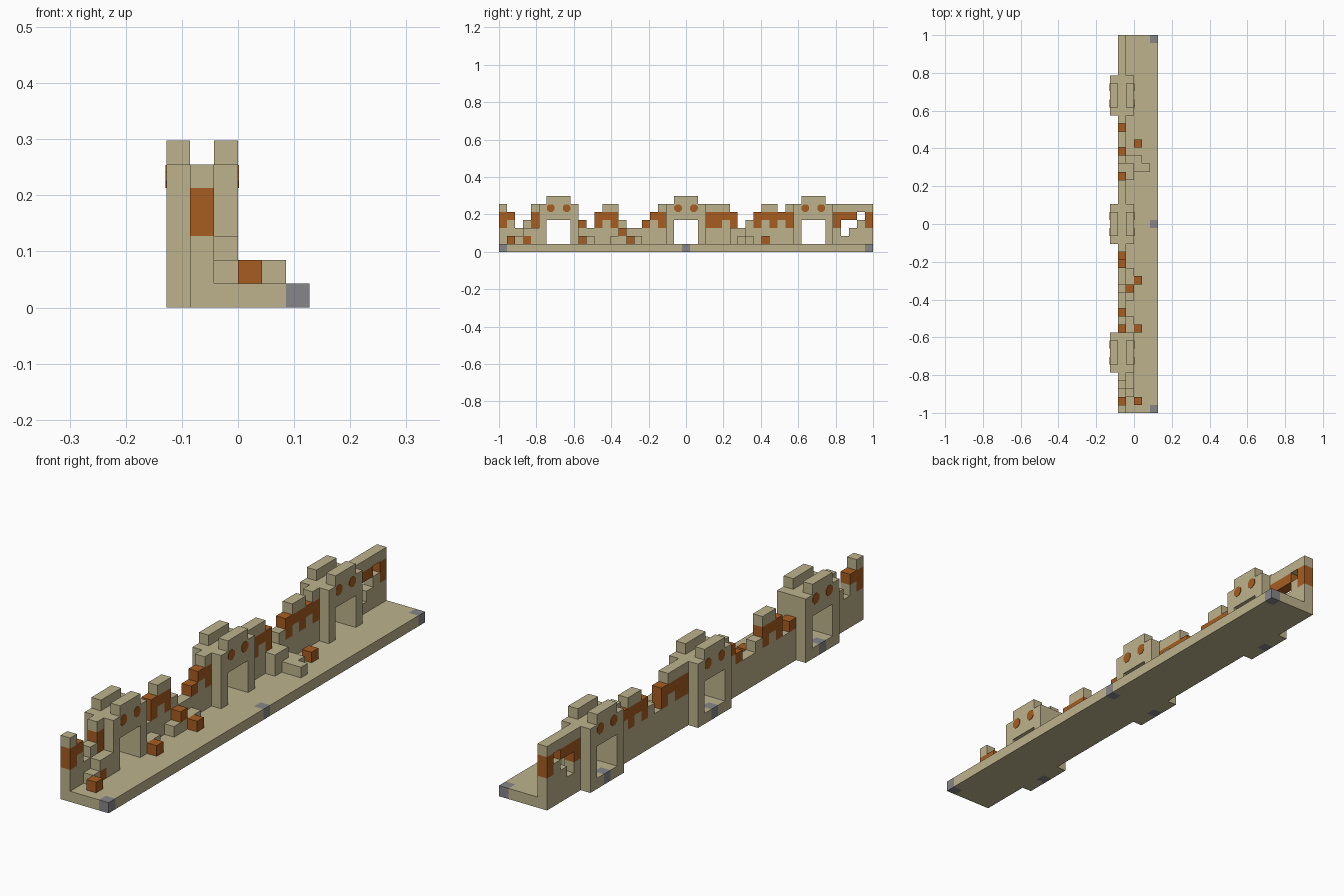
import bpy
import bmesh
import math
from mathutils import Matrix

cube = bpy.data.objects.get("Cube")
if cube:
    bpy.data.objects.remove(cube)

LENGTH = 47
U = 2 / LENGTH  # block size


def material(name, colour):
    m = bpy.data.materials.new(name)
    m.use_nodes = True
    m.diffuse_color = (*colour, 1)
    m.node_tree.nodes["Principled BSDF"].inputs["Base Color"].default_value = (*colour, 1)
    return m


MATS = [material("sandstone", (0.51, 0.45, 0.265)),
        material("rust_brick", (0.39, 0.11, 0.015)),
        material("grey_stone", (0.24, 0.24, 0.255))]
CODE = {"t": 0, "o": 1, "g": 2}

parts = {}


def fill(part, xs, ys, zs, code="t"):
    cells = parts.setdefault(part, {})
    for x in xs:
        for y in ys:
            for z in zs:
                cells[x, y, z] = CODE[code]


# Base slab with grey marker stones along the front edge
fill("base", range(-2, 3), range(LENGTH), [0])
fill("base", [2], [0, 23, 46], [0], "g")

# Three gate towers: solid block, passage cut through, paired battlements
for n, start in enumerate((5, 21, 37)):
    name = "gate_tower_" + "abc"[n]
    fill(name, range(-3, 0), range(start, start + 5), range(1, 6))
    for x in range(-3, 0):
        for y in range(start + 1, start + 4):
            for z in range(1, 4):
                del parts[name][x, y, z]
    fill(name, [-3, -1], range(start + 1, start + 4), [6])
    fill("base", [-3], range(start, start + 5), [0])
    fill("base", [-3], [start + 2], [0], "g")

# Ruined wall sections, drawn as courses from the top down
WALLS = {
    "wall_end_front": (0, ["t...t", "oo..o", "ot.to", "ttttt", "ttttt"]),
    "wall_mid_front": (10, ["...tt.....t", "..ooo....oo", "o.otot..oto", "t" * 11, "t" * 11]),
    "wall_mid_back": (26, ["ttt....tt.t", "oooo..ooooo", "ooto.tototo", "t" * 11, "t" * 11]),
    "wall_end_back": (42, ["ttttt", "ooo.o", "o..to", "t.ttt", "ttttt"]),
}
for name, (start, rows) in WALLS.items():
    for z, row in zip(range(5, 0, -1), rows):
        for i, c in enumerate(row):
            if c != ".":
                fill(name, [-2], [start + i], [z], c)

# Fallen rubble in front of the wall
fill("rubble", [-1], [2, 4, 10, 11, 14, 15, 16, 17, 29, 30, 31], [1])
fill("rubble", [-1], [3, 4, 29, 30], [2])
fill("rubble", [-1], [3], [1], "o")
fill("rubble", [-1], [15], [2], "o")
fill("rubble", [0], [30, 31], [1])
fill("rubble", [1], [30], [1])
fill("rubble", [0], [1, 10, 16, 33], [1], "o")

solid = set().union(*parts.values())


def link(bm, name, mats):
    mesh = bpy.data.meshes.new(name)
    bm.to_mesh(mesh)
    bm.free()
    for m in mats:
        mesh.materials.append(m)
    obj = bpy.data.objects.new(name, mesh)
    bpy.context.collection.objects.link(obj)


# Turn each part's blocks into one outer skin
def skin(name, cells):
    bm = bmesh.new()
    for cell, mat in cells.items():
        for axis in range(3):
            for side in (0, 1):
                beside = list(cell)
                beside[axis] += 2 * side - 1
                if tuple(beside) in solid:
                    continue
                a, b = (axis + 1) % 3, (axis + 2) % 3
                verts = []
                for da, db in ((0, 0), (1, 0), (1, 1), (0, 1)):
                    p = list(cell)
                    p[axis] += side
                    p[a] += da
                    p[b] += db
                    verts.append(bm.verts.new((p[0] * U, p[1] * U - 1, p[2] * U)))
                face = bm.faces.new(verts if side else verts[::-1])
                face.material_index = mat
    bmesh.ops.remove_doubles(bm, verts=bm.verts, dist=U / 100)
    bmesh.ops.dissolve_limit(bm, angle_limit=0.01, verts=bm.verts, edges=bm.edges,
                             delimit={"MATERIAL"})
    link(bm, name, MATS)


for name, cells in parts.items():
    skin(name, cells)

# Rust studs above each gate, on both faces
bm = bmesh.new()
for start in (5, 21, 37):
    for offset in (1, 3):
        for x in (-3, 0):
            place = Matrix.Translation((x * U, (start + offset + 0.5) * U - 1, 5.5 * U))
            turn = Matrix.Rotation(math.pi / 2, 4, "Y") @ Matrix.Rotation(math.pi / 8, 4, "Z")
            bmesh.ops.create_cone(bm, cap_ends=True, segments=8, radius1=U * 0.52,
                                  radius2=U * 0.52, depth=0.003, matrix=place @ turn)
link(bm, "gate_studs", [MATS[1]])
